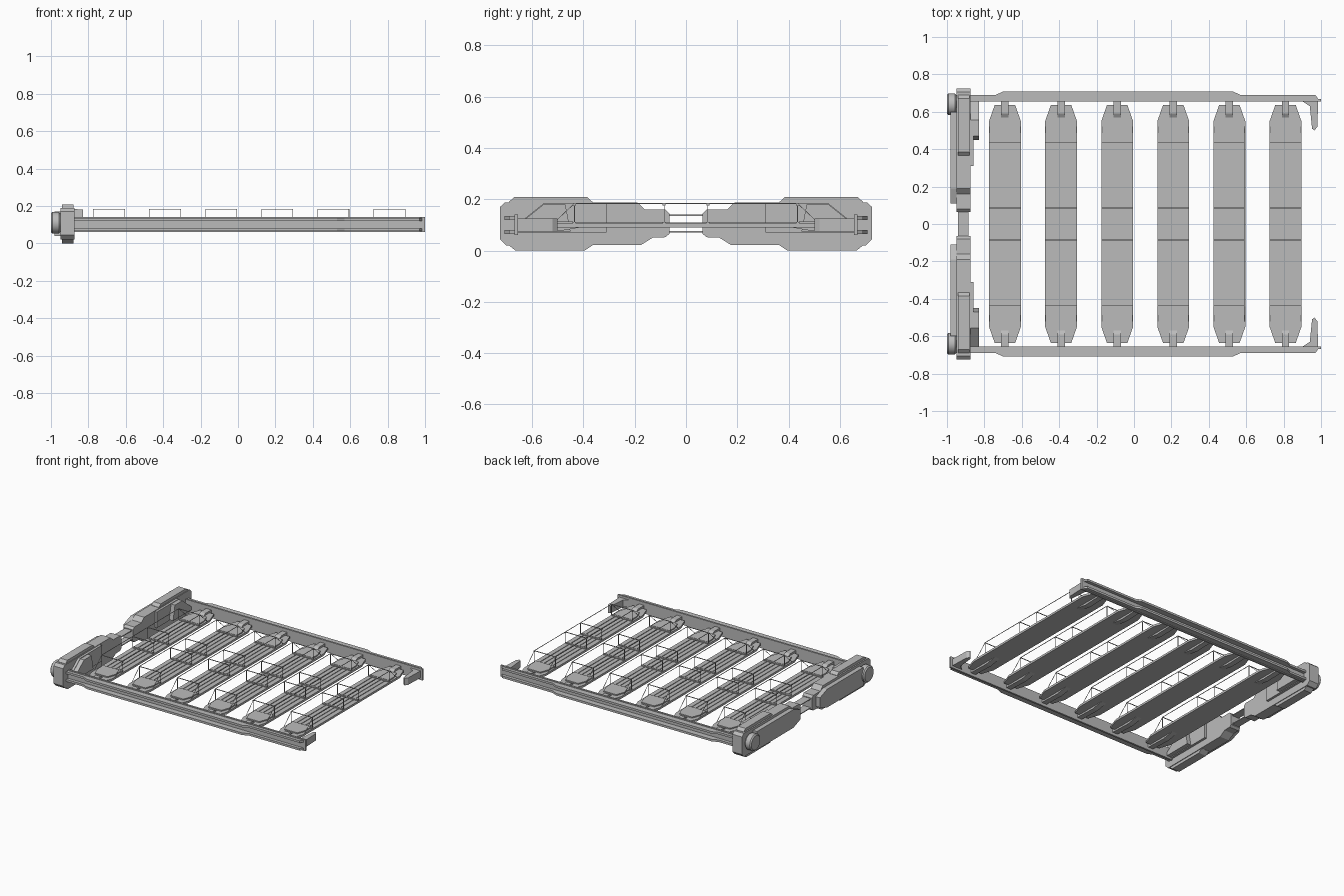
import bpy, bmesh
from mathutils import Vector

cube = bpy.data.objects.get("Cube")
if cube:
    bpy.data.objects.remove(cube, do_unlink=True)

grey = bpy.data.materials.new("plain grey")
grey.use_nodes = True
colour = (0.5, 0.5, 0.5, 1)
grey.diffuse_color = colour
grey.node_tree.nodes["Principled BSDF"].inputs["Base Color"].default_value = colour


def finish(name, bm):
    bmesh.ops.recalc_face_normals(bm, faces=bm.faces)
    mesh = bpy.data.meshes.new(name)
    bm.to_mesh(mesh)
    bm.free()
    mesh.materials.append(grey)
    obj = bpy.data.objects.new(name, mesh)
    bpy.context.collection.objects.link(obj)
    return obj


def prism(bm, points, axis, low, high):
    """Extrude a 2D outline along an axis; outline uses the other two axes in order."""
    def place(p, d):
        c = list(p)
        c.insert(axis, d)
        return Vector(c)
    face = bm.faces.new([bm.verts.new(place(p, low)) for p in points])
    out = bmesh.ops.extrude_face_region(bm, geom=[face])
    shift = place((0, 0), high - low)
    for v in out["geom"]:
        if isinstance(v, bmesh.types.BMVert):
            v.co += shift


def box(bm, x, y, z):
    prism(bm, [(x[0], y[0]), (x[1], y[0]), (x[1], y[1]), (x[0], y[1])], 2, *z)


def mirrored(name, build):
    """Build the back half of a part and mirror it across y = 0."""
    bm = bmesh.new()
    build(bm)
    geom = bm.verts[:] + bm.edges[:] + bm.faces[:]
    copy = bmesh.ops.duplicate(bm, geom=geom)["geom"]
    for v in copy:
        if isinstance(v, bmesh.types.BMVert):
            v.co.y = -v.co.y
    return finish(name, bm)


# Side rails: thin web with two flared flanges
def rails(bm):
    box(bm, (-0.88, 1.0), (0.655, 0.668), (0.06, 0.14))
    flange = [(-0.88, 0.66), (-0.88, 0.69), (-0.74, 0.69), (-0.70, 0.708),
              (0.53, 0.708), (0.57, 0.69), (0.97, 0.69), (0.99, 0.66)]
    for z in (0.065, 0.12):
        prism(bm, flange, 2, z, z + 0.015)


# Inward hooks at the open end
def hooks(bm):
    hook = [(0.895, 0.66), (0.94, 0.63), (0.952, 0.51), (0.965, 0.5), (0.98, 0.52), (0.985, 0.66)]
    prism(bm, hook, 2, 0.075, 0.125)


# End brackets: shaped plate, raised collar, backing plate and inner blocks
def brackets(bm):
    plate = [(0.70, 0.02), (0.725, 0.045), (0.725, 0.17), (0.705, 0.188), (0.19, 0.188),
             (0.16, 0.16), (0.08, 0.16), (0.065, 0.145), (0.065, 0.065), (0.08, 0.052),
             (0.13, 0.05), (0.175, 0.022)]
    prism(bm, plate, 0, -0.95, -0.875)
    collar = [(0.365, 0.02), (0.395, 0.0), (0.665, 0.0), (0.69, 0.02),
              (0.69, 0.19), (0.67, 0.208), (0.385, 0.208), (0.365, 0.19)]
    prism(bm, collar, 0, -0.94, -0.88)
    backing = [(0.60, 0.04), (0.60, 0.17), (0.19, 0.17), (0.11, 0.14), (0.11, 0.07), (0.19, 0.04)]
    prism(bm, backing, 0, -0.982, -0.95)
    block = [(0.31, 0.07), (0.66, 0.07), (0.66, 0.10), (0.555, 0.184), (0.31, 0.184)]
    prism(bm, block, 0, -0.875, -0.858)
    step = [(0.45, 0.075), (0.655, 0.075), (0.655, 0.10), (0.555, 0.18), (0.47, 0.18)]
    prism(bm, step, 0, -0.858, -0.828)


mirrored("side_rails", rails)
mirrored("end_hooks", hooks)
mirrored("end_brackets", brackets)

# Thin link plates between the brackets
bm = bmesh.new()
for z in (0.07, 0.134):
    box(bm, (-0.94, -0.885), (-0.08, 0.08), (z, z + 0.006))
finish("bracket_link", bm)

# Round knobs on the outside of the brackets
for side in (-1, 1):
    bpy.ops.mesh.primitive_cylinder_add(vertices=24, radius=0.058, depth=0.05,
                                        location=(-0.975, side * 0.64, 0.11),
                                        rotation=(0, 1.5708, 0))
    knob = bpy.context.object
    knob.name = "knob"
    knob.data.materials.append(grey)
    bevel = knob.modifiers.new("rim", "BEVEL")
    bevel.width = 0.008
    bevel.limit_method = "ANGLE"
    bpy.ops.object.shade_smooth_by_angle()


# Slats: chamfered deck, raised end caps, tapered tabs and thin guard wires
def slat_half(bm):
    deck = [(-0.085, 0), (0.085, 0), (0.085, 0.55), (0.055, 0.635), (0.02, 0.635),
            (0.02, 0.60), (-0.02, 0.60), (-0.02, 0.635), (-0.055, 0.635), (-0.085, 0.55)]
    prism(bm, deck, 2, 0.09, 0.105)
    cap = [(-0.072, 0.44), (0.072, 0.44), (0.072, 0.50), (0.05, 0.56), (-0.05, 0.56), (-0.072, 0.50)]
    prism(bm, cap, 2, 0.105, 0.113)
    tab = [(0.66, 0.08), (0.66, 0.118), (0.59, 0.118), (0.56, 0.10), (0.40, 0.092), (0.50, 0.075)]
    prism(bm, tab, 0, -0.02, 0.02)
    for x in (-0.05, -0.017, 0.017, 0.05):
        box(bm, (x - 0.002, x + 0.002), (0, 0.44), (0.105, 0.109))
    for y in (0.085, 0.435):
        box(bm, (-0.08, 0.08), (y - 0.007, y + 0.007), (0.105, 0.111))
        box(bm, (-0.085, 0.085), (y - 0.002, y + 0.002), (0.181, 0.185))
    for x in (-0.085, 0.082):
        box(bm, (x, x + 0.003), (0, 0.435), (0.182, 0.185))
        prism(bm, [(0.435, 0.182), (0.435, 0.185), (0.52, 0.105), (0.517, 0.105)], 0, x, x + 0.003)
        for y in (0.085, 0.435):
            box(bm, (x, x + 0.003), (y - 0.0015, y + 0.0015), (0.10, 0.185))
            box(bm, (x, x + 0.003), (y - 0.006, y + 0.006), (0.175, 0.185))


first = mirrored("slat", slat_half)
first.location.x = -0.69
for i in range(1, 6):
    slat = bpy.data.objects.new("slat", first.data)
    slat.location.x = -0.69 + i * 0.3
    bpy.context.collection.objects.link(slat)
